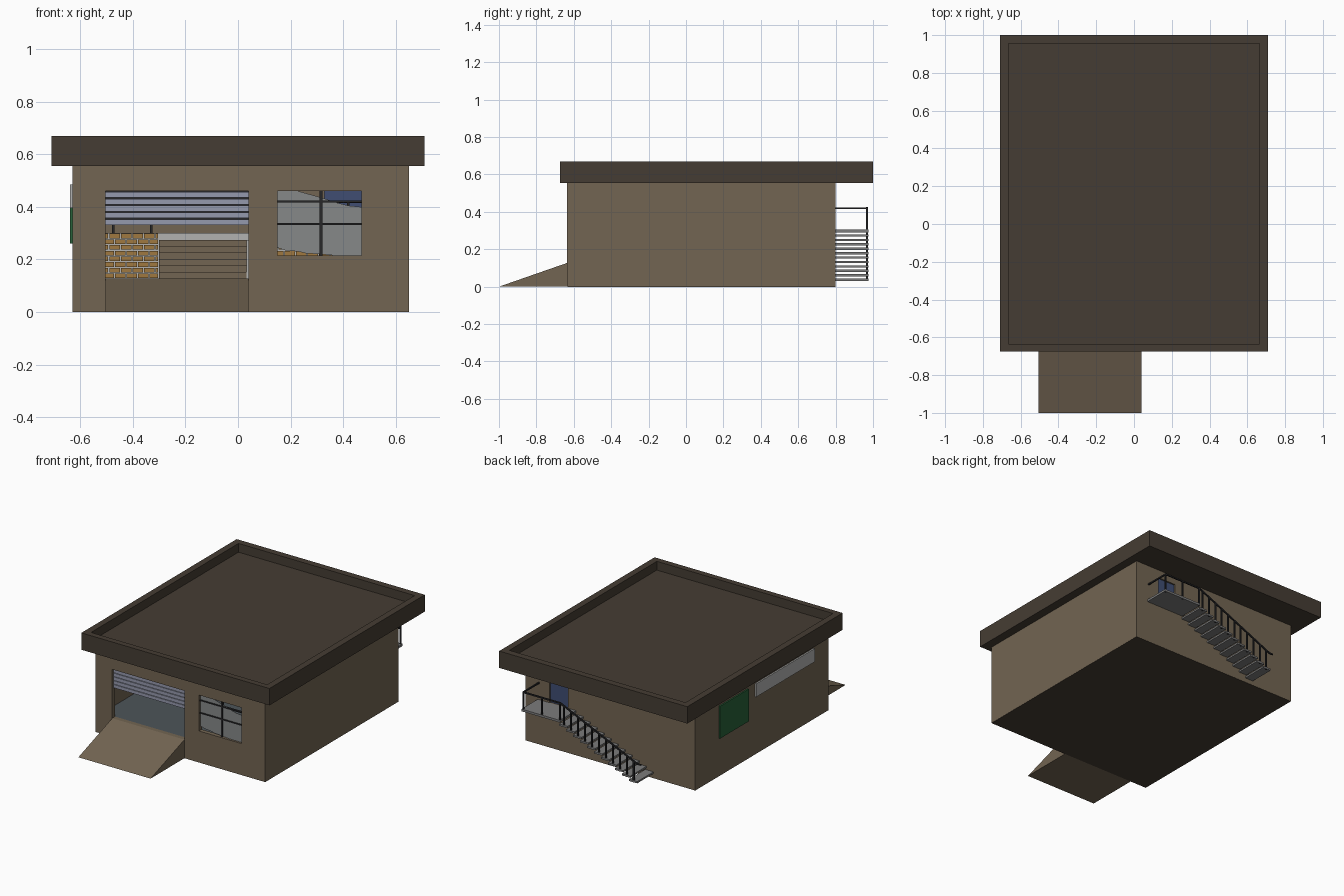
import bpy, bmesh
from mathutils import Vector, Matrix

if "Cube" in bpy.data.objects:
    bpy.data.objects.remove(bpy.data.objects["Cube"])


def material(name, r, g, b):
    m = bpy.data.materials.new(name)
    m.diffuse_color = (r, g, b, 1)
    m.use_nodes = True
    m.node_tree.nodes["Principled BSDF"].inputs["Base Color"].default_value = m.diffuse_color
    return m


TAN = material("tan_plaster", 0.17, 0.13, 0.085)
ROOF = material("roof_brown", 0.06, 0.046, 0.033)
FLOOR = material("floor_slate", 0.075, 0.09, 0.1)
SLAT = material("shutter_blue_grey", 0.3, 0.32, 0.42)
GLASS = material("glass_grey", 0.24, 0.25, 0.25)
DARK = material("dark_metal", 0.02, 0.02, 0.022)
STEEL = material("steel_grey", 0.2, 0.2, 0.2)
BLUE = material("door_blue", 0.05, 0.075, 0.17)
GREEN = material("panel_green", 0.02, 0.12, 0.04)
BRICK = material("brick_orange", 0.35, 0.19, 0.05)
PALE = material("pale_concrete", 0.45, 0.45, 0.44)


def finish(name, bm, mat):
    bmesh.ops.recalc_face_normals(bm, faces=bm.faces)
    me = bpy.data.meshes.new(name)
    bm.to_mesh(me)
    bm.free()
    ob = bpy.data.objects.new(name, me)
    bpy.context.collection.objects.link(ob)
    if mat:
        me.materials.append(mat)
    return ob


def boxes(name, mat, items):
    """One object from boxes given as (x0, x1, y0, y1, z0, z1)."""
    bm = bmesh.new()
    for x0, x1, y0, y1, z0, z1 in items:
        mid = Vector((x0 + x1, y0 + y1, z0 + z1)) / 2
        bmesh.ops.create_cube(bm, size=1, matrix=Matrix.Translation(mid)
                              @ Matrix.Diagonal((x1 - x0, y1 - y0, z1 - z0, 1)))
    return finish(name, bm, mat)


def bars(name, mat, segments, t=0.009):
    """Square bars joining pairs of points."""
    bm = bmesh.new()
    for a, b in segments:
        a, b = Vector(a), Vector(b)
        d = b - a
        rot = d.to_track_quat('Z', 'Y').to_matrix().to_4x4()
        bmesh.ops.create_cube(bm, size=1, matrix=Matrix.Translation((a + b) / 2) @ rot
                              @ Matrix.Diagonal((t, t, d.length + t * 0.5, 1)))
    return finish(name, bm, mat)


def prism(name, mat, points, offset):
    """Flat polygon extruded along an offset."""
    bm = bmesh.new()
    face = bm.faces.new([bm.verts.new(p) for p in points])
    ext = bmesh.ops.extrude_face_region(bm, geom=[face], use_keep_orig=True)
    bmesh.ops.translate(bm, vec=offset,
                        verts=[v for v in ext["geom"] if isinstance(v, bmesh.types.BMVert)])
    return finish(name, bm, mat)


def cut(ob, items):
    """Subtract boxes from an object one at a time."""
    for item in items:
        cutter = boxes("cutter", None, [item])
        cutter.hide_render = True
        mod = ob.modifiers.new("cut", 'BOOLEAN')
        mod.operation = 'DIFFERENCE'
        mod.solver = 'EXACT'
        mod.object = cutter
        bpy.context.view_layer.objects.active = ob
        bpy.ops.object.modifier_apply(modifier=mod.name)
        bpy.data.objects.remove(cutter)


X0, X1, Y0, Y1, TOP = -0.63, 0.65, -0.635, 0.80, 0.555
W = 0.03                     # wall thickness
GROUND, DECK = 0.127, 0.30   # garage floor and raised platform heights
DECK_Y = 0.25                # front edge of the platform

# Walls with garage, window and back door openings
walls = boxes("walls", TAN, [(X0, X1, Y0, Y1, 0, TOP)])
cut(walls, [
    (X0 + W, X1 - W, Y0 + W, Y1 - W, GROUND - 0.01, TOP + 0.1),
    (-0.505, 0.04, Y0 - 0.1, Y0 + 0.1, GROUND, 0.46),
    (0.15, 0.47, Y0 - 0.1, Y0 + 0.1, 0.215, 0.46),
    (0.33, 0.47, Y1 - 0.1, Y1 + 0.1, 0.305, 0.50),
])
boxes("base_underside", ROOF, [(X0 + .001, X1 - .001, Y0 + .001, Y1 - .001, -0.0005, 0.005)])

# Roof slab with a sunken top
roof = boxes("roof", ROOF, [(-0.71, 0.71, -0.675, 1.0, TOP, 0.67)])
cut(roof, [(-0.665, 0.665, -0.635, 0.955, 0.61, 0.75)])

# Entry ramp
prism("ramp", TAN, [(-0.505, -1, 0), (-0.505, Y0, 0), (-0.505, Y0, GROUND)], (0.545, 0, 0))

# Interior floor and platform
boxes("garage_floor", FLOOR, [(X0 + W, X1 - W, Y0 + W, DECK_Y, GROUND - 0.01, GROUND)])
boxes("platform", PALE, [(X0 + W, X1 - W, DECK_Y, Y1 - W, GROUND - 0.01, DECK)])

# Interior steps with a pale side kerb
rise = (0.275 - GROUND) / 6
boxes("inner_steps", TAN, [(-0.3, 0.032, DECK_Y - 0.045 * (6 - i), DECK_Y - 0.045 * (5 - i),
                            GROUND, GROUND + rise * (i + 1)) for i in range(6)])
boxes("inner_step_kerb", PALE, [(0.032, 0.04, DECK_Y - 0.27, DECK_Y, GROUND, 0.275)])

# Brick facing of the platform, staggered courses
bricks, course = [], (DECK - GROUND) / 8
for lo, hi in ((X0 + W, -0.305), (0.045, X1 - W)):
    for r in range(8):
        x = lo - (0.022 if r % 2 else 0)
        while x < hi:
            a, b = max(x, lo), min(x + 0.04, hi)
            if b - a > 0.004:
                z = GROUND + r * course
                bricks.append((a, b, DECK_Y - 0.008, DECK_Y, z + 0.002, z + course - 0.002))
            x += 0.044
boxes("platform_bricks", BRICK, bricks)

# Platform railings either side of the steps
segs = []
for xs in ((-0.585, -0.475, -0.33), (0.06, 0.24, 0.42, 0.6)):
    segs += [((x, DECK_Y + 0.02, DECK), (x, DECK_Y + 0.02, 0.42)) for x in xs]
    segs.append(((xs[0], DECK_Y + 0.02, 0.42), (xs[-1], DECK_Y + 0.02, 0.42)))
bars("platform_railing", DARK, segs)

# Half raised slatted garage shutter
boxes("garage_shutter", SLAT, [(-0.505, 0.04, Y0 + 0.012, Y0 + 0.022, 0.331 + i * 0.026,
                                0.353 + i * 0.026) for i in range(5)])
boxes("shutter_backing", DARK, [(-0.505, 0.04, Y0 + 0.018, Y0 + 0.024, 0.331, 0.46)])

# Front window: bars and broken pane
y = Y0 + 0.014
outline = [(0.15, 0.245), (0.18, 0.235), (0.23, 0.23), (0.26, 0.223), (0.30, 0.221),
           (0.37, 0.215), (0.47, 0.215), (0.47, 0.40), (0.42, 0.405), (0.38, 0.415),
           (0.32, 0.435), (0.23, 0.46), (0.15, 0.46)]
prism("window_glass", GLASS, [(px, y, pz) for px, pz in outline], (0, 0.003, 0))
boxes("window_bars", DARK, [(0.31, 0.321, y - 0.006, y + 0.009, 0.215, 0.46),
                            (0.15, 0.47, y - 0.006, y + 0.009, 0.417, 0.425),
                            (0.15, 0.47, y - 0.006, y + 0.009, 0.331, 0.339)])

# Left side: high strip window and green shutter
boxes("side_window", PALE, [(X0 - 0.01, X0 + W + 0.005, -0.475, 0.155, 0.395, 0.485)])
boxes("side_green_door", GREEN, [(X0 - 0.01, X0 + W + 0.005, 0.235, 0.545, 0.26, 0.48)])

# Back door
boxes("back_door", BLUE, [(0.33, 0.47, Y1 - 0.022, Y1 - 0.01, 0.305, 0.50)])

# Outside landing and open treads
N, RUN, DROP = 11, 0.0527, 0.0236
boxes("landing", STEEL, [(0.27, 0.56, Y1, 0.975, 0.29, 0.305)])
treads = []
for i in range(N):
    x, z = 0.27 - RUN * (i + 0.5), 0.303 - DROP * (i + 1)
    treads.append((x - 0.031, x + 0.031, Y1, 0.975, z - 0.012, z))
boxes("outer_treads", STEEL, treads)

# Outside stair railing
yr = 0.968
segs = [((x, yr, 0.29), (x, yr, 0.42)) for x in (0.55, 0.41, 0.275)]
for i in range(N):
    x, z = 0.27 - RUN * (i + 0.5), 0.303 - DROP * (i + 1)
    segs.append(((x, yr, z - 0.012), (x, yr, 0.42 - DROP * (i + 0.5))))
low = 0.42 - DROP * N
segs += [((0.55, Y1, 0.42), (0.55, yr, 0.42)), ((0.55, yr, 0.42), (0.27, yr, 0.42)),
         ((0.27, yr, 0.42), (0.27 - RUN * N, yr, low)),
         ((0.27 - RUN * N, yr, low), (0.245 - RUN * N, yr, low))]
bars("outer_railing", DARK, segs)
